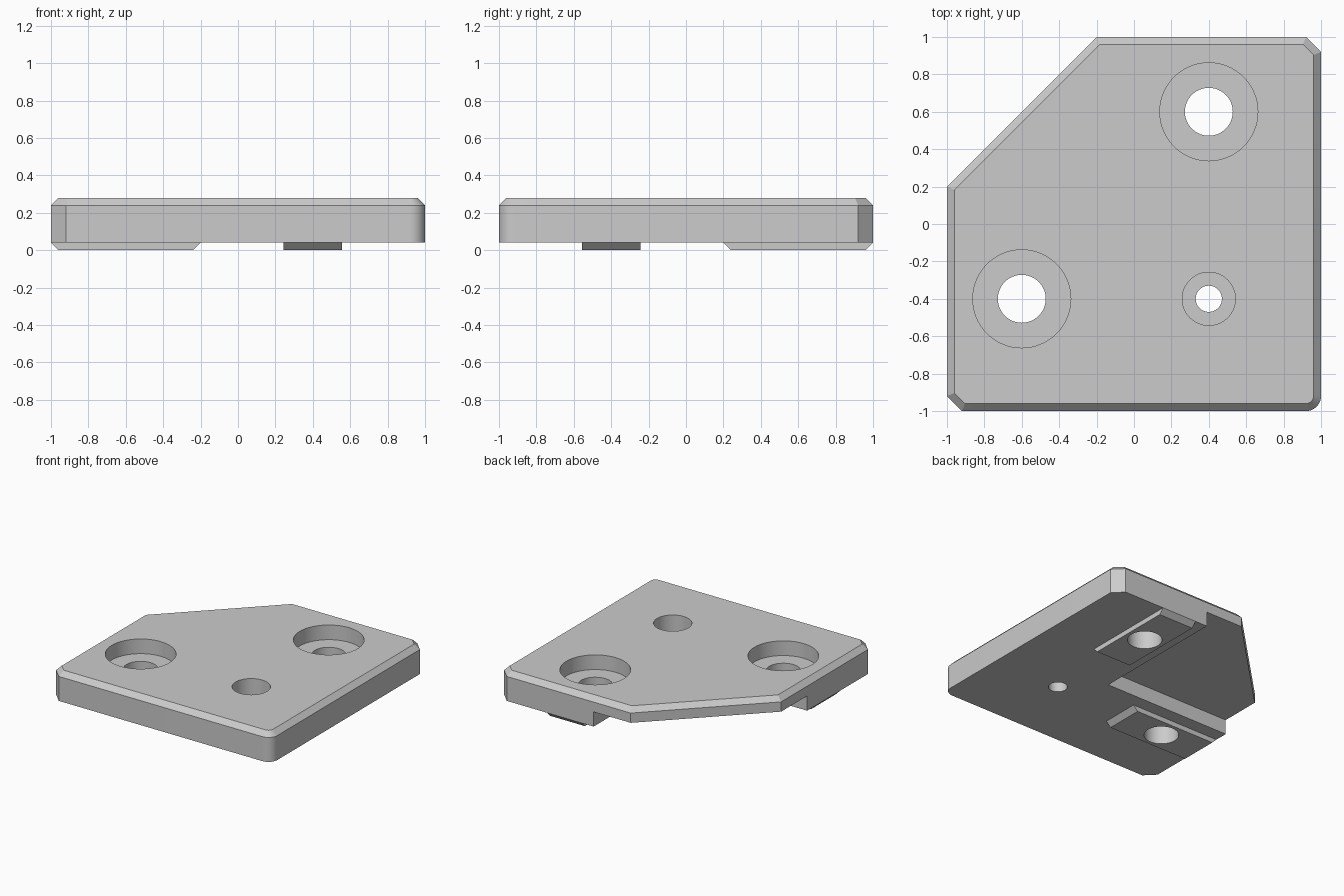
import bpy, bmesh, math
from mathutils import Vector

if "Cube" in bpy.data.objects:
    bpy.data.objects.remove(bpy.data.objects["Cube"])

grey = bpy.data.materials.new("mid grey")
grey.diffuse_color = (0.6, 0.6, 0.6, 1)
grey.use_nodes = True
grey.node_tree.nodes["Principled BSDF"].inputs["Base Color"].default_value = grey.diffuse_color


def make(name, rings):
    """Solid lofted through matching closed rings, capped at both ends."""
    bm = bmesh.new()
    loops = [[bm.verts.new(p) for p in ring] for ring in rings]
    n = len(loops[0])
    for a, b in zip(loops, loops[1:]):
        for i in range(n):
            j = (i + 1) % n
            bm.faces.new((a[i], a[j], b[j], b[i]))
    bm.faces.new(loops[0][::-1])
    bm.faces.new(loops[-1])
    bmesh.ops.recalc_face_normals(bm, faces=bm.faces)
    me = bpy.data.meshes.new(name)
    bm.to_mesh(me)
    bm.free()
    me.materials.append(grey)
    ob = bpy.data.objects.new(name, me)
    bpy.context.collection.objects.link(ob)
    return ob


def offset(pts, d):
    """Move a counter-clockwise outline inward by d with mitred corners."""
    out = []
    for i, p in enumerate(pts):
        a = (p - pts[i - 1]).normalized()
        b = (pts[(i + 1) % len(pts)] - p).normalized()
        na, nb = Vector((-a.y, a.x)), Vector((-b.y, b.x))
        out.append(p + (na + nb) * d / (1 + na.dot(nb)))
    return out


def at(pts, z):
    return [(p.x, p.y, z) for p in pts]


def cylinder(name, x, y, r, z0, z1, n=64):
    ring = [Vector((x + r * math.cos(math.tau * i / n),
                    y + r * math.sin(math.tau * i / n))) for i in range(n)]
    return make(name, [at(ring, z0), at(ring, z1)])


def combine(target, tool, operation):
    """Apply a boolean and remove the tool."""
    mod = target.modifiers.new(operation, 'BOOLEAN')
    mod.operation, mod.solver, mod.object = operation, 'EXACT', tool
    bpy.context.view_layer.objects.active = target
    bpy.ops.object.modifier_apply(modifier=mod.name)
    bpy.data.objects.remove(tool)


# Plate: clipped corners, one rounded corner, chamfered top rim
R = 0.08
outline = [Vector(p) for p in ((1, 0.92), (0.92, 1), (-0.2, 1), (-1, 0.2),
                               (-1, -0.92), (-0.92, -1))]
for i in range(13):
    t = -math.pi / 2 + math.pi / 2 * i / 12
    outline.append(Vector((1 - R + R * math.cos(t), -1 + R + R * math.sin(t))))
plate = make("mounting_plate", [at(outline, 0.04), at(outline, 0.24),
                                at(offset(outline, 0.04), 0.28)])

# Pocket under the diagonal corner
C = 0.135
pocket = [Vector(p) for p in ((-1.2, -C), (C, -C), (C, 1.2), (-1.2, 1.2))]
combine(plate, make("pocket", [at(pocket, -0.1), at(pocket, 0.16)]), 'DIFFERENCE')

# Two locating keys with bevelled ends, mirrored across the plate diagonal
profile = ((-1, 0.04), (-0.96, 0), (-0.24, 0), (-0.2, 0.04),
           (-0.24, 0.08), (-0.96, 0.08))
side_key = make("side_key", [[(u, v, z) for u, z in profile]
                             for v in (-0.557, -0.243)])
back_key = make("back_key", [[(-v, -u, z) for u, z in profile]
                             for v in (-0.557, -0.243)])
for key in (side_key, back_key):
    combine(plate, key, 'UNION')

# Counterbored holes: x, y, hole radius, bore radius, bore floor
for x, y, r, bore, floor in ((0.4, 0.6, 0.128, 0.262, 0.16),
                             (-0.6, -0.4, 0.128, 0.262, 0.16),
                             (0.4, -0.4, 0.07, 0.142, 0.13)):
    combine(plate, cylinder("bore", x, y, bore, floor, 0.5), 'DIFFERENCE')
    combine(plate, cylinder("hole", x, y, r, -0.2, 0.4), 'DIFFERENCE')

# Smooth the round walls, keep the edges sharp
bpy.ops.object.select_all(action='DESELECT')
plate.select_set(True)
bpy.context.view_layer.objects.active = plate
bpy.ops.object.shade_smooth_by_angle(angle=math.radians(25))
